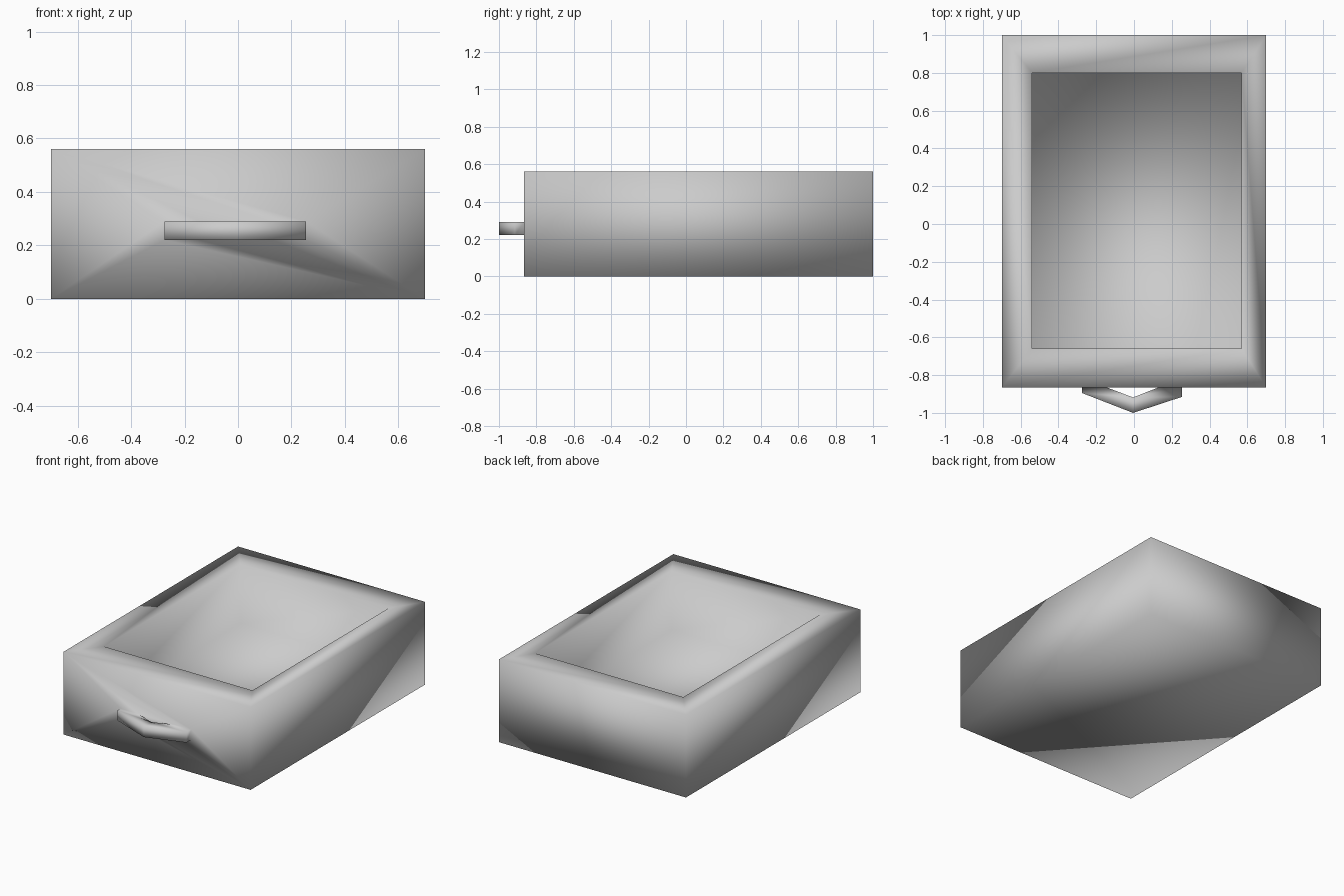
import bpy
import bmesh

cube = bpy.data.objects.get("Cube")
if cube:
    bpy.data.objects.remove(cube, do_unlink=True)

# Overall sizes
HEIGHT, FLOOR = 0.56, 0.16
FRONT, BACK, HALF = -0.865, 1.0, 0.70
GRIP_LOW, GRIP_HIGH = 0.22, 0.29

bm = bmesh.new()


def ring(x0, x1, y0, y1, z):
    """Rectangle of vertices: front left, front right, back right, back left."""
    return [bm.verts.new((x, y, z)) for x, y in ((x0, y0), (x1, y0), (x1, y1), (x0, y1))]


def bridge(a, b, sides=range(4)):
    """Quads joining two rings."""
    for i in sides:
        j = (i + 1) % 4
        bm.faces.new((a[i], a[j], b[j], b[i]))


# Drawer box: outer shell, rim, hollow and floor (front is filled below)
base = ring(-HALF, HALF, FRONT, BACK, 0)
top = ring(-HALF, HALF, FRONT, BACK, HEIGHT)
lip = ring(-0.54, 0.57, -0.66, 0.80, HEIGHT)
floor = ring(-0.54, 0.57, -0.66, 0.80, FLOOR)
bm.faces.new(base[::-1])
bridge(base, top, (1, 2, 3))
bridge(top, lip)
bridge(lip, floor)
bm.faces.new(floor)

# Handle: sections of a bent pull, each with an outer and an inner point
feet_x = (-0.275, -0.145, 0.13, 0.255)
foot = [[bm.verts.new((x, FRONT, z)) for x in feet_x] for z in (GRIP_LOW, GRIP_HIGH)]
outer_path = ((-0.275, -0.895), (-0.005, -1.0), (0.255, -0.915))
outer = [[bm.verts.new((x, y, z)) for x, y in outer_path] for z in (GRIP_LOW, GRIP_HIGH)]
inner = [bm.verts.new((-0.005, -0.918, z)) for z in (GRIP_LOW, GRIP_HIGH)]

# Front panel around the handle feet
low, high = foot
bm.faces.new((base[0], low[0], high[0], top[0]))
bm.faces.new((base[1], top[1], high[3], low[3]))
bm.faces.new((base[0], base[1], *low[::-1]))
bm.faces.new((top[1], top[0], *high))
bm.faces.new((low[1], low[2], high[2], high[1]))

# Handle top and bottom
for k in (0, 1):
    f, o, n = foot[k], outer[k], inner[k]
    bm.faces.new((f[0], o[0], o[1], n, f[1]))
    bm.faces.new((f[2], n, o[1], o[2], f[3]))

# Handle outside and inside walls
outside = [[foot[k][0], *outer[k], foot[k][3]] for k in (0, 1)]
inside = [[foot[k][1], inner[k], foot[k][2]] for k in (0, 1)]
for lower, upper in (outside, inside):
    for i in range(len(lower) - 1):
        bm.faces.new((lower[i], lower[i + 1], upper[i + 1], upper[i]))

bmesh.ops.recalc_face_normals(bm, faces=bm.faces)
for face in bm.faces:
    face.smooth = True

mesh = bpy.data.meshes.new("drawer")
bm.to_mesh(mesh)
bm.free()
drawer = bpy.data.objects.new("drawer", mesh)
bpy.context.collection.objects.link(drawer)

# Single grey finish
grey = bpy.data.materials.new("plain grey")
grey.use_nodes = True
colour = (0.6, 0.6, 0.6, 1)
grey.diffuse_color = colour
grey.node_tree.nodes["Principled BSDF"].inputs["Base Color"].default_value = colour
mesh.materials.append(grey)
